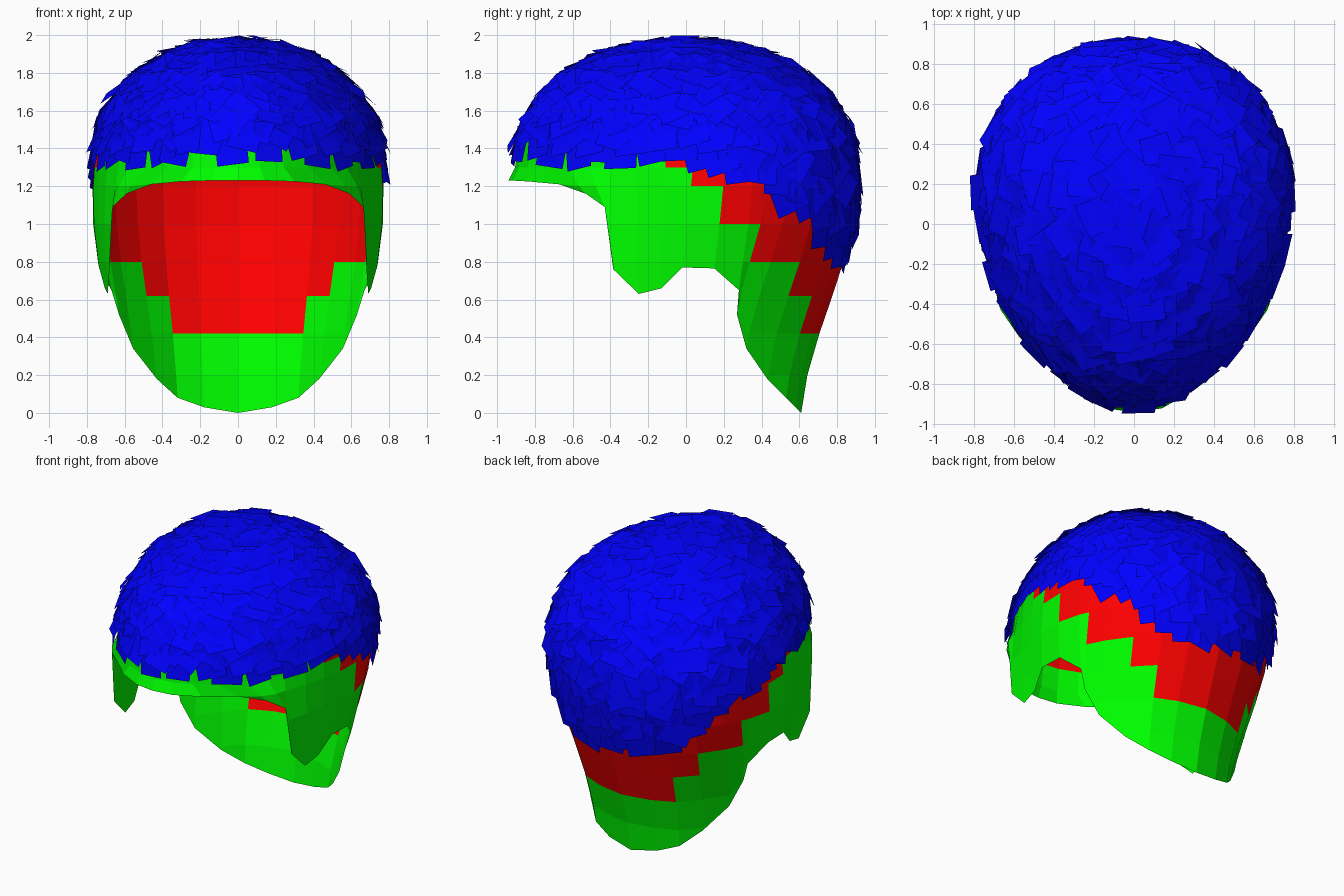
import bpy, bmesh, math, random
from mathutils import Vector, Matrix
from mathutils.bvhtree import BVHTree

if "Cube" in bpy.data.objects:
    bpy.data.objects.remove(bpy.data.objects["Cube"])

random.seed(4)
RING_Z = 1.3


def material(name, rgb):
    m = bpy.data.materials.new(name)
    m.diffuse_color = (*rgb, 1)
    m.use_nodes = True
    m.node_tree.nodes["Principled BSDF"].inputs["Base Color"].default_value = m.diffuse_color
    return m


def add_object(name, bm, mats):
    me = bpy.data.meshes.new(name)
    bm.to_mesh(me)
    ob = bpy.data.objects.new(name, me)
    bpy.context.collection.objects.link(ob)
    for m in mats:
        me.materials.append(m)
    return ob


red = material("under_red", (1, 0, 0))
green = material("hem_green", (0, 1, 0))
blue = material("lock_blue", (0, 0, 1))

# Hem of the cap, right half, from brow to nape
hem = [(0, -.94, 1.23), (.14, -.92, 1.23), (.30, -.83, 1.225), (.46, -.67, 1.21),
       (.59, -.53, 1.16), (.665, -.43, 1.09), (.68, -.385, .76), (.69, -.25, .63),
       (.705, -.13, .66), (.735, -.02, .77), (.735, .15, .765), (.67, .28, .65),
       (.63, .27, .52), (.555, .32, .34), (.43, .43, .18), (.32, .53, .08),
       (.18, .58, .03), (0, .61, 0)]
levels = [1.2, 1.0, .8, .62, .42, .2, 0]


def dome(a, phi):
    """Egg-shaped dome above the widest ring."""
    r = max(math.cos(phi), 0) ** .94
    s = math.sin(a)
    return Vector((.755 * math.cos(a) * (1 + .16 * s) * r, (.90 * s - .005) * r,
                   RING_Z + .665 * math.sin(phi)))


def column(i):
    """One strip of points from crown to hem."""
    h = Vector(hem[i])
    even = -math.pi / 2 + math.pi * i / (len(hem) - 1)
    a = .6 * even + .4 * math.atan2(h.y / .93, h.x / .77)
    pts = [dome(a, math.pi / 2 * (1 - k / 7)) for k in range(8)]
    ring = pts[-1]
    # The back swells below the ring, then tucks in at the nape
    w = max(0, math.sin(a))
    c1 = ((ring * 2 + h) / 3 * 1.03).lerp(ring * 1.06, w)
    c2 = ((ring + h * 2) / 3 * 1.03).lerp(h * 1.055, w)
    for z in levels:
        z = max(z, h.z)
        t = (RING_Z - z) / (RING_Z - h.z)
        u = 1 - t
        p = ring * u ** 3 + c1 * 3 * u * u * t + c2 * 3 * u * t * t + h * t ** 3
        pts.append(Vector((p.x, p.y, z)))
    if i in (0, len(hem) - 1):
        for p in pts:
            p.x = 0
    return pts


# Under cap: red crown with a green hem
bm = bmesh.new()
cols = [[bm.verts.new(p) for p in column(i)] for i in range(len(hem))]
for c, d in zip(cols, cols[1:]):
    for k in range(len(c) - 1):
        bm.faces.new((c[k], c[k + 1], d[k + 1], d[k]))
bmesh.ops.mirror(bm, geom=bm.verts[:] + bm.edges[:] + bm.faces[:],
                 axis='X', merge_dist=.0005)
bmesh.ops.remove_doubles(bm, verts=bm.verts[:], dist=.0005)
bmesh.ops.recalc_face_normals(bm, faces=bm.faces[:])
for f in bm.faces:
    c = f.calc_center_median()
    limit = 1.42 if c.y < -.05 else 1.27 - 1.6 * max(c.y, 0) ** 1.5
    f.material_index = 0 if c.z > limit else 1
add_object("under_cap", bm, [red, green])
tree = BVHTree.FromBMesh(bm)

# Overlapping flat hair locks scattered over the crown
locks = bmesh.new()
centre = Vector((0, 0, 1.2))
count = 700
for i in range(count):
    z = 1 - 1.5 * (i + .5) / count
    a = i * math.pi * (3 - math.sqrt(5))
    r = math.sqrt(1 - z * z)
    ray = Vector((r * math.cos(a), r * math.sin(a), z))
    loc, n, _, _ = tree.ray_cast(centre, ray)
    if loc is None:
        continue
    lowest = 1.29 - .8 * max(loc.y, 0) ** 2
    if loc.z < lowest + .1:
        continue
    if n.dot(ray) < 0:
        n = -n
    down = Vector((ray.x, ray.y, -1.5))
    down = (down - n * down.dot(n)).normalized()
    turn = .35 if loc.z < lowest + .2 else .9
    down = Matrix.Rotation(random.uniform(-turn, turn), 3, n) @ down
    side = n.cross(down)
    w, l = random.uniform(.07, .10), random.uniform(.095, .13)
    lift = random.uniform(.018, .036)
    quad = [loc + side * (sx * w) + down * (sy * l) + n * (lift if sy > 0 else .012)
            for sx, sy in ((-1, -1), (1, -1), (1, 1), (-1, 1))]
    locks.faces.new([locks.verts.new(p) for p in quad])
add_object("hair_locks", locks, [blue])
